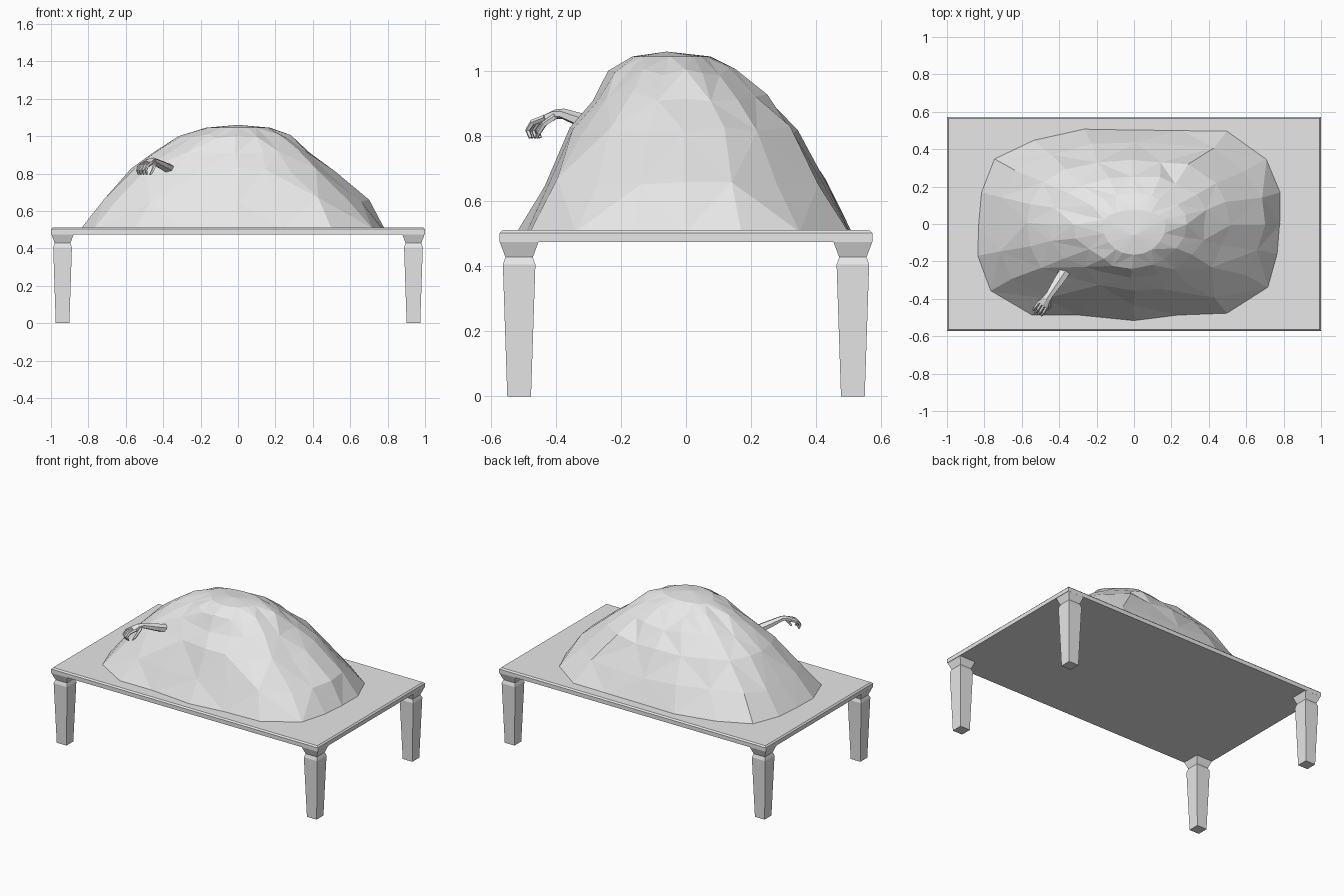
import bpy, bmesh, math, random
from mathutils import Vector

if "Cube" in bpy.data.objects:
    bpy.data.objects.remove(bpy.data.objects["Cube"])

random.seed(7)
grey = bpy.data.materials.new("pale grey")
grey.diffuse_color = (0.8, 0.8, 0.8, 1)
grey.use_nodes = True
grey.node_tree.nodes["Principled BSDF"].inputs["Base Color"].default_value = grey.diffuse_color


def finish(bm, name):
    bmesh.ops.recalc_face_normals(bm, faces=bm.faces)
    mesh = bpy.data.meshes.new(name)
    bm.to_mesh(mesh)
    bm.free()
    mesh.materials.append(grey)
    obj = bpy.data.objects.new(name, mesh)
    bpy.context.collection.objects.link(obj)
    return obj


def loft(bm, rings):
    """Closed skin through rings of equal point count."""
    loops = [[bm.verts.new(p) for p in ring] for ring in rings]
    n = len(loops[0])
    for a, b in zip(loops, loops[1:]):
        for i in range(n):
            j = (i + 1) % n
            bm.faces.new((a[i], a[j], b[j], b[i]))
    bm.faces.new(loops[0])
    bm.faces.new(loops[-1])


def rect(cx, cy, hx, hy, z):
    return [(cx + sx * hx, cy + sy * hy, z)
            for sx, sy in ((-1, -1), (1, -1), (1, 1), (-1, 1))]


# Table top with a small chamfer around the upper edge
bm = bmesh.new()
loft(bm, [rect(0, 0, hx, hy, z) for hx, hy, z in
          ((1, .573, .475), (1, .573, .502), (.991, .564, .511))])
finish(bm, "table_top")

# Four square tapered legs with a flared capital
leg_profile = [(.0365, 0), (.050, .405), (.042, .428), (.060, .476)]
for sx, end in ((-1, "left"), (1, "right")):
    for sy, side in ((-1, "front"), (1, "back")):
        bm = bmesh.new()
        loft(bm, [rect(sx * .938, sy * .513, h, h, z) for h, z in leg_profile])
        finish(bm, f"{side}_{end}_leg")

# Draped mound: base outline shrunk through height levels
outline = [(-.84, -.17), (-.77, -.36), (-.55, -.49), (-.3, -.49), (0, -.52),
           (.24, -.49), (.5, -.48), (.72, -.34), (.77, -.16), (.783, 0),
           (.785, .17), (.71, .35), (.5, .5), (.25, .503), (0, .505),
           (-.27, .51), (-.54, .45), (-.75, .35), (-.82, .17), (-.835, 0)]
# height, x min, x max, y min, y max, roundness
levels = [(.505, -.84, .785, -.52, .51, 0),
          (.66, -.72, .69, -.44, .435, .3),
          (.82, -.585, .50, -.365, .345, .5),
          (.925, -.46, .39, -.285, .255, .8),
          (1.0, -.31, .27, -.235, .165, 1),
          (1.045, -.17, .17, -.165, .075, 1)]
bm = bmesh.new()
rings = []
for k, (z, x0, x1, y0, y1, rnd) in enumerate(levels):
    ring = []
    for i, (px, py) in enumerate(outline):
        u = px / (.785 if px > 0 else .84)
        v = py / (.51 if py > 0 else .52)
        s = 1 + (1 / math.hypot(u, v) - 1) * rnd
        if k in (2, 3) and i in (2, 3):     # hollow where the arm comes out
            s *= .93
        p = Vector((u * s * (x1 if u > 0 else -x0),
                    v * s * (y1 if v > 0 else -y0), z))
        if 0 < k < 5:
            p += Vector((random.uniform(-.02, .02), random.uniform(-.008, .008),
                         random.uniform(-.018, .012)))
        ring.append(bm.verts.new(p))
    rings.append(ring)
n = len(outline)
for k, (a, b) in enumerate(zip(rings, rings[1:])):
    for i in range(n):
        j = (i + 1) % n
        if (i + k) % 2:
            tris = ((a[i], a[j], b[j]), (a[i], b[j], b[i]))
        else:
            tris = ((a[i], a[j], b[i]), (a[j], b[j], b[i]))
        for t in tris:
            bm.faces.new(t)
apex = bm.verts.new((0, -.06, 1.06))
for i in range(n):
    bm.faces.new((rings[-1][i], rings[-1][(i + 1) % n], apex))
bm.faces.new(rings[0])
finish(bm, "draped_mound")

# Arm frame: forward runs out of the mound, side runs across the hand
origin = Vector((-.38, -.27, 0))
forward = Vector((-.5, -.75, 0)).normalized()
side = Vector((forward.y, -forward.x, 0))


def limb(name, path, sides=6):
    """Tube through (forward, side, z, half width, half height) stations."""
    pts = [origin + forward * f + side * s + Vector((0, 0, z))
           for f, s, z, _, _ in path]
    bm = bmesh.new()
    sections = []
    for i, p in enumerate(pts):
        tangent = (pts[min(i + 1, len(pts) - 1)] - pts[max(i - 1, 0)]).normalized()
        up = tangent.cross(side).normalized()
        w, h = path[i][3:]
        sections.append([p + side * w * math.cos(a) + up * h * math.sin(a)
                         for a in (math.tau * (q + .5) / sides for q in range(sides))])
    loft(bm, sections)
    return finish(bm, name)


limb("forearm", [(-.04, 0, .82, .033, .028), (.04, 0, .842, .031, .024),
                 (.13, 0, .869, .022, .016), (.155, 0, .868, .025, .015),
                 (.195, 0, .852, .034, .014)])
for f, offset in enumerate((-.024, -.008, .008, .024)):
    reach = .004 * (f in (1, 2))
    limb(f"finger_{f + 1}", [(.18, offset, .857, .009, .010),
                             (.225 + reach, offset * 1.1, .842, .009, .009),
                             (.243 + reach, offset * 1.1, .818, .008, .008),
                             (.232 + reach, offset * 1.1, .795, .006, .006)], 5)
limb("thumb", [(.145, -.018, .862, .010, .010), (.175, -.036, .838, .010, .009),
               (.195, -.036, .812, .008, .008), (.208, -.030, .795, .005, .005)], 5)
